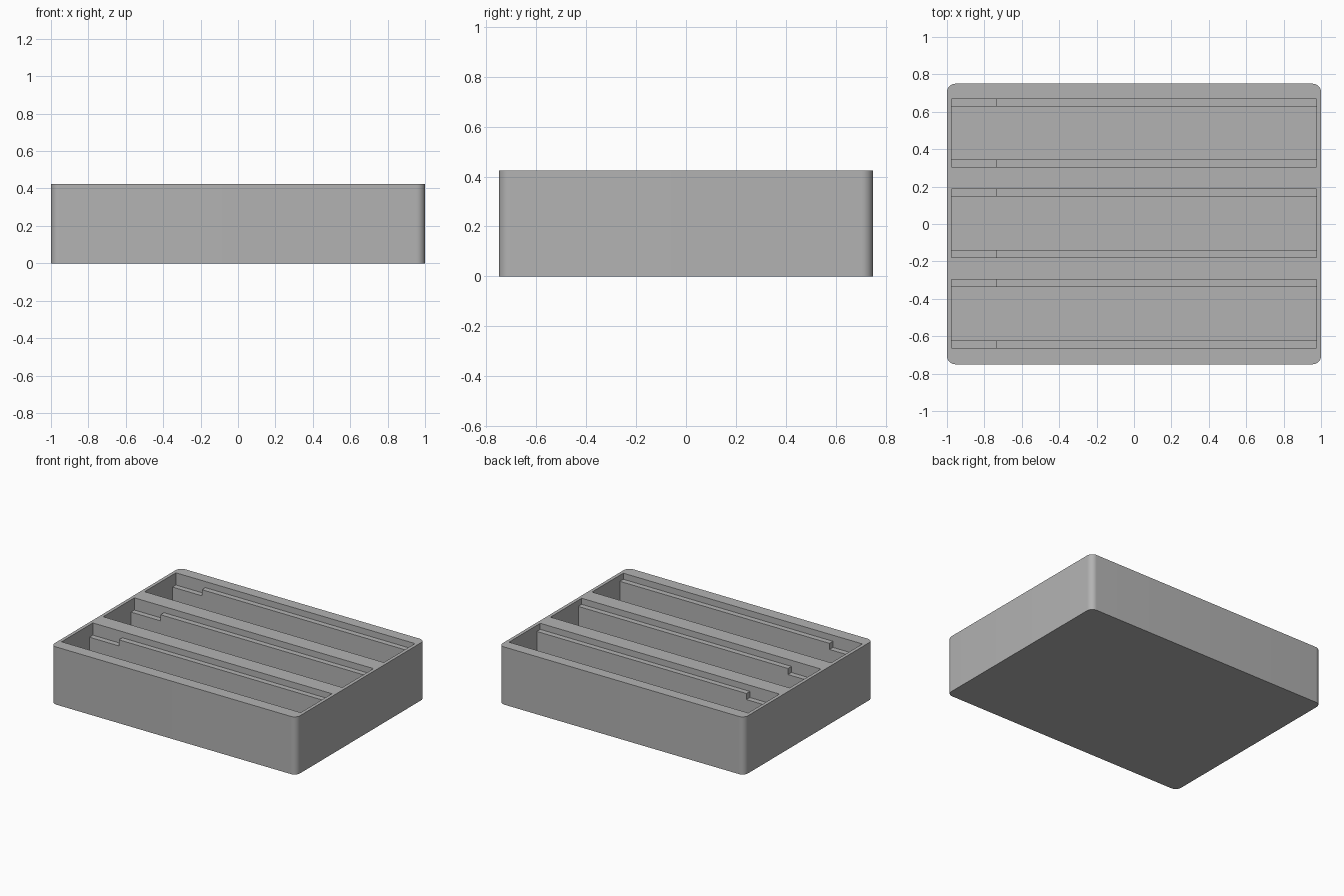
import bpy, bmesh
from math import radians, sin, cos

cube = bpy.data.objects.get("Cube")
if cube:
    bpy.data.objects.remove(cube, do_unlink=True)

HALF_X, HALF_Y, HEIGHT, RADIUS = 1.0, 0.75, 0.425, 0.045
POCKET_X, STEP_X = 0.975, -0.735
FLOOR, LOW_LEDGE, HIGH_LEDGE = 0.03, 0.335, 0.38
CENTRES = (-0.48, 0.004, 0.487)
ABOVE = 0.6

grey = bpy.data.materials.new("grey plastic")
grey.use_nodes = True
colour = (0.45, 0.45, 0.45, 1)
grey.diffuse_color = colour
grey.node_tree.nodes["Principled BSDF"].inputs["Base Color"].default_value = colour


def prisms(name, outlines):
    """One object made of prisms, each an outline of points and an extrusion."""
    bm = bmesh.new()
    for points, direction in outlines:
        face = bm.faces.new([bm.verts.new(p) for p in points])
        new = bmesh.ops.extrude_face_region(bm, geom=[face], use_keep_orig=True)
        verts = [v for v in new["geom"] if isinstance(v, bmesh.types.BMVert)]
        bmesh.ops.translate(bm, vec=direction, verts=verts)
    bmesh.ops.recalc_face_normals(bm, faces=bm.faces)
    mesh = bpy.data.meshes.new(name)
    bm.to_mesh(mesh)
    bm.free()
    mesh.materials.append(grey)
    obj = bpy.data.objects.new(name, mesh)
    bpy.context.collection.objects.link(obj)
    return obj


# Solid block with rounded upright corners
outline = []
for i, (sx, sy) in enumerate(((1, 1), (-1, 1), (-1, -1), (1, -1))):
    for k in range(11):
        a = radians(90 * i + 9 * k)
        outline.append((sx * (HALF_X - RADIUS) + RADIUS * cos(a),
                        sy * (HALF_Y - RADIUS) + RADIUS * sin(a), 0))
tray = prisms("tray", [(outline, (0, 0, HEIGHT))])

# Wide upper slots, whose stepped floor forms the ledges
profile = ((-POCKET_X, LOW_LEDGE), (STEP_X, LOW_LEDGE), (STEP_X, HIGH_LEDGE),
           (POCKET_X, HIGH_LEDGE), (POCKET_X, ABOVE), (-POCKET_X, ABOVE))
slots = prisms("slot_cutter", [([(x, c - 0.182, z) for x, z in profile], (0, 0.364, 0))
                               for c in CENTRES])

# Narrower deep pockets between the ledges
corners = ((-POCKET_X, -0.142), (POCKET_X, -0.142), (POCKET_X, 0.142), (-POCKET_X, 0.142))
pockets = prisms("pocket_cutter", [([(x, c + y, FLOOR) for x, y in corners],
                                    (0, 0, ABOVE - FLOOR)) for c in CENTRES])

# Cut, apply, and discard the cutters
bpy.context.view_layer.objects.active = tray
tray.select_set(True)
for cutter in (slots, pockets):
    cutter.hide_render = True
    mod = tray.modifiers.new("cut", "BOOLEAN")
    mod.operation = "DIFFERENCE"
    mod.solver = "EXACT"
    mod.object = cutter
    bpy.ops.object.modifier_apply(modifier=mod.name)
    bpy.data.objects.remove(cutter, do_unlink=True)

bpy.ops.object.shade_smooth_by_angle(angle=radians(30))
